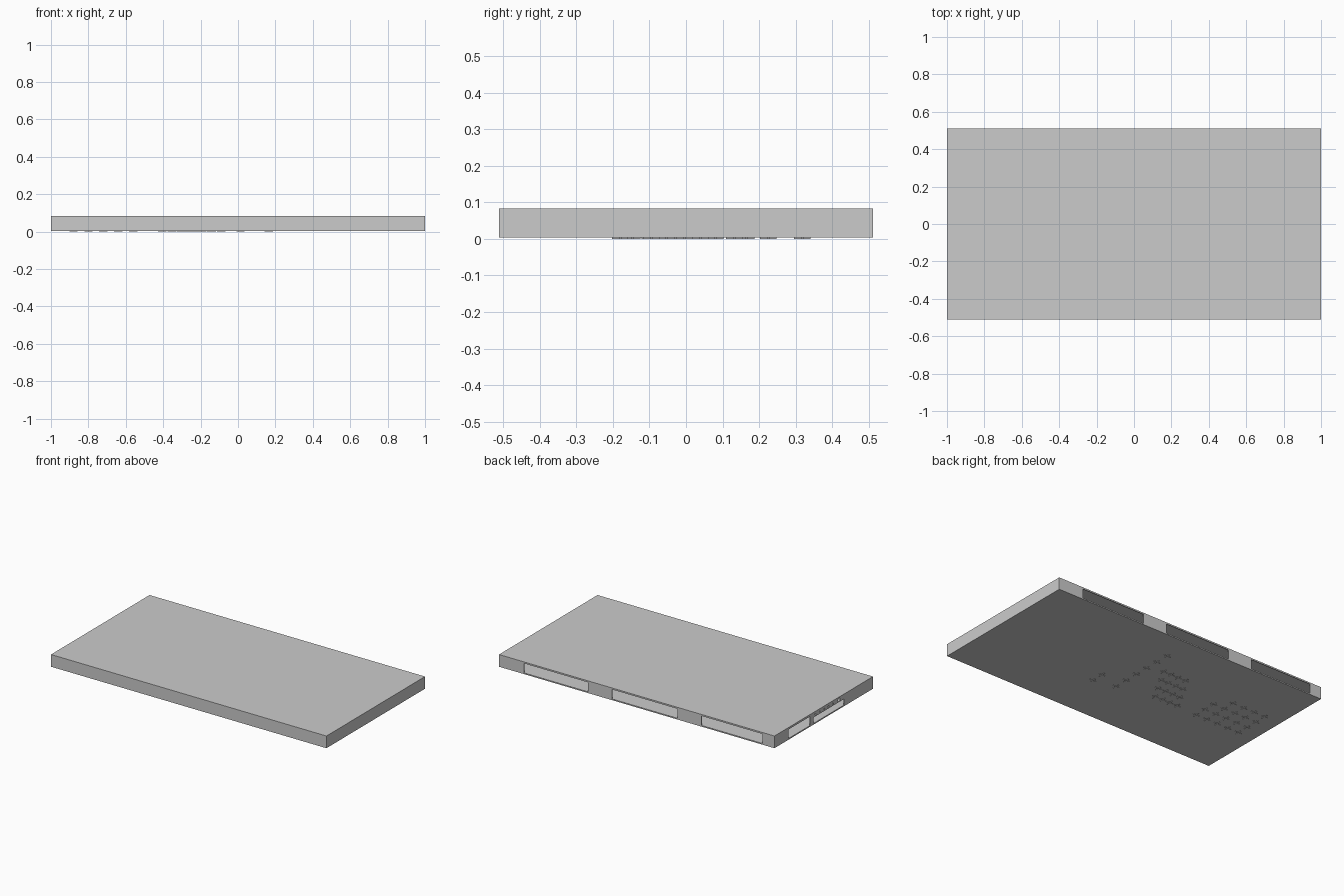
import bpy

if "Cube" in bpy.data.objects:
    bpy.data.objects.remove(bpy.data.objects["Cube"])

X, Y, Z0, Z1 = 1.0, 0.511, 0.003, 0.083
WALL = 0.005


def box(name, x, y, z):
    bpy.ops.mesh.primitive_cube_add(
        size=1, location=((x[0] + x[1]) / 2, (y[0] + y[1]) / 2, (z[0] + z[1]) / 2))
    ob = bpy.context.object
    ob.name = name
    ob.scale = (x[1] - x[0], y[1] - y[0], z[1] - z[0])
    bpy.ops.object.transform_apply(location=True, rotation=False, scale=True)
    return ob


def round_cutter(y, z, r):
    bpy.ops.mesh.primitive_cylinder_add(
        vertices=16, radius=r, depth=0.04, location=(-X, y, z), rotation=(0, 1.570796, 0))
    return bpy.context.object


def cut(target, cutter):
    cutter.hide_render = True
    mod = target.modifiers.new("cut", 'BOOLEAN')
    mod.operation = 'DIFFERENCE'
    mod.solver = 'EXACT'
    mod.object = cutter
    bpy.context.view_layer.objects.active = target
    bpy.ops.object.modifier_apply(modifier=mod.name)
    bpy.data.objects.remove(cutter, do_unlink=True)


# Hollow flat case
case = box("case_shell", (-X, X), (-Y, Y), (Z0, Z1))
cut(case, box("cavity", (-X + WALL, X - WALL), (-Y + WALL, Y - WALL), (Z0 + WALL, Z1 - WALL)))

# Three wide slots in the back wall
for x0, x1 in ((0.355, 0.82), (-0.295, 0.18), (-0.915, -0.47)):
    cut(case, box("slot", (x0, x1), (Y - 0.02, Y + 0.02), (0.011, 0.073)))

# Two port windows in the left wall
for y0, y1, top in ((0.14, 0.367, 0.07), (-0.212, 0.108, 0.05)):
    cut(case, box("window", (-X - 0.02, -X + 0.02), (y0, y1), (0.011, top)))

# Small round holes above the second window, and one larger jack hole
for i in range(5):
    cut(case, round_cutter(0.085 - i * 0.045, 0.063, 0.006))
cut(case, round_cutter(-0.16, 0.064, 0.012))

# Cross-shaped studs under the base
spots = [(0.165, -0.18), (0.165, -0.095)]
spots += [(0.014, 0.318 - i * 0.093) for i in range(6)]
spots += [(-0.09 - c * 0.055 - r * 0.05, 0.165 - r * 0.085)
          for r in range(4) for c in range(4)]
spots += [(-0.56 - c * 0.08, 0.14 - r * 0.08)
          for r in range(4) for c in range(5) if c + r > 0]

ARM, HALF = 0.022, 0.003


def plus_outline(cx, cy):
    a, h = ARM, HALF
    pts = [(a, -h), (a, h), (h, h), (h, a), (-h, a), (-h, h),
           (-a, h), (-a, -h), (-h, -h), (-h, -a), (h, -a), (h, -h)]
    return [(cx + px, cy + py) for px, py in pts]


verts, faces = [], []
for cx, cy in spots:
    base = len(verts)
    ring = plus_outline(cx, cy)
    verts += [(px, py, 0.0) for px, py in ring] + [(px, py, Z0 + 0.001) for px, py in ring]
    n = len(ring)
    faces.append([base + i for i in reversed(range(n))])
    faces.append([base + n + i for i in range(n)])
    for i in range(n):
        j = (i + 1) % n
        faces.append([base + i, base + j, base + n + j, base + n + i])
mesh = bpy.data.meshes.new("base_cross_studs")
mesh.from_pydata(verts, [], faces)
studs = bpy.data.objects.new("base_cross_studs", mesh)
bpy.context.collection.objects.link(studs)
